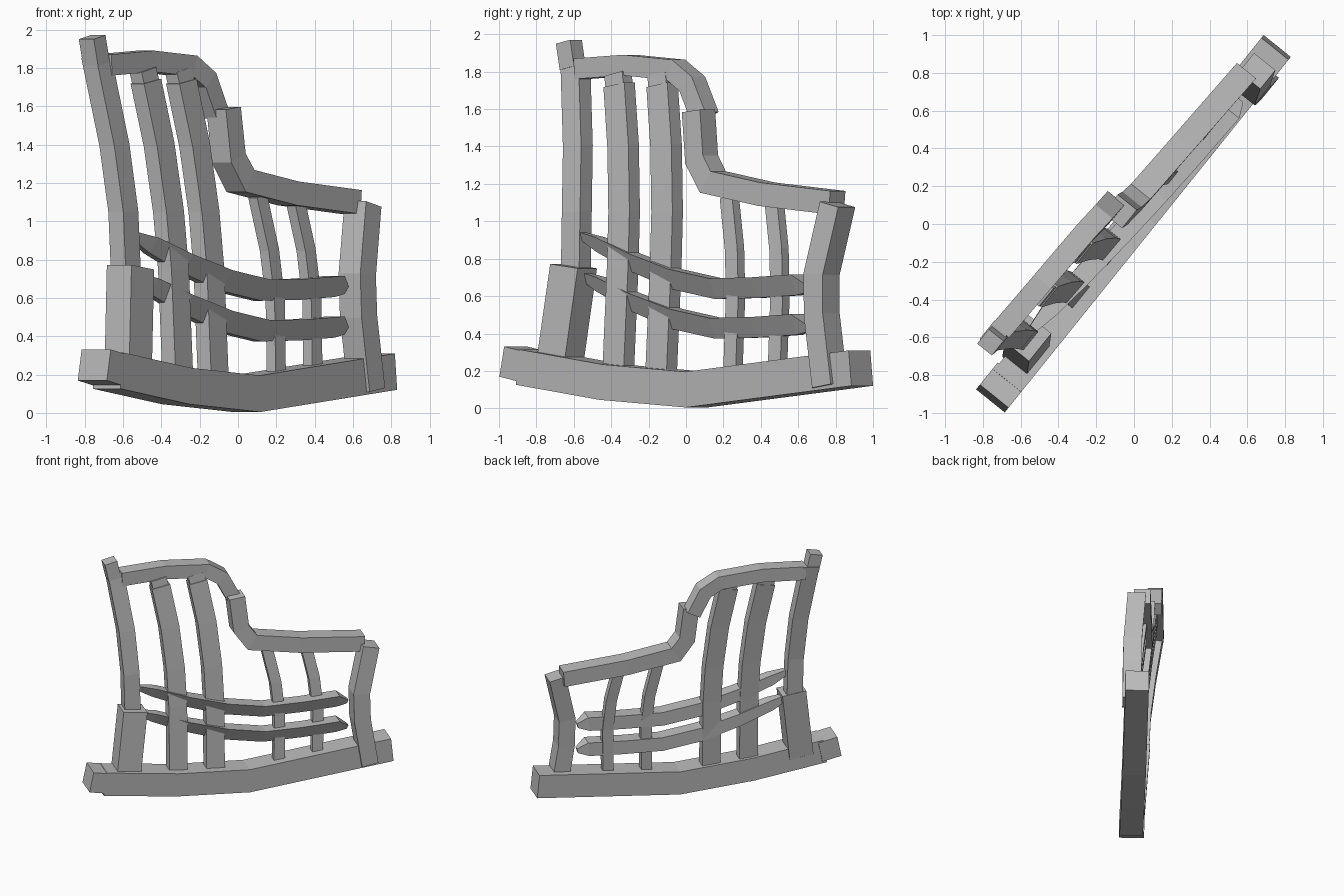
import bpy
from mathutils import Vector

if "Cube" in bpy.data.objects:
    bpy.data.objects.remove(bpy.data.objects["Cube"], do_unlink=True)

grey = bpy.data.materials.new("plain grey")
grey.use_nodes = True
COLOUR = (0.5, 0.5, 0.5, 1)
grey.diffuse_color = COLOUR
grey.node_tree.nodes["Principled BSDF"].inputs["Base Color"].default_value = COLOUR

# The panel runs diagonally: s along its length, t out of its face
ALONG = Vector((0.627, 0.779, 0))
OUT = Vector((0.779, -0.627, 0))
SQUARE = [(-1, -1), (1, -1), (1, 1), (-1, 1)]


def sweep(name, path, height, depth, section=SQUARE, taper=None):
    """Mitred bar along (s, t, z) points; height is in the panel, depth across it."""
    pts = [Vector(p) for p in path]
    n, k = len(pts), len(section)
    verts = []
    for i, p in enumerate(pts):
        dirs = []
        for a, b in ((i - 1, i), (i, i + 1)):
            if a >= 0 and b < n:
                d = pts[b] - pts[a]
                dirs.append(Vector((d.x, 0, d.z)).normalized())
        tangent = sum(dirs, Vector()).normalized()
        side = Vector((-tangent.z, 0, tangent.x)) / max(0.6, tangent.dot(dirs[0]))
        scale = taper[i] if taper else 1
        for u, v in section:
            q = p + side * (u * height * scale / 2) + Vector((0, v * depth * scale / 2, 0))
            verts.append(ALONG * q.x + OUT * q.y + Vector((0, 0, q.z)))
    faces = [tuple(range(k)), tuple(range((n - 1) * k, n * k))]
    for i in range(n - 1):
        for j in range(k):
            m = (j + 1) % k
            faces.append((i * k + j, i * k + m, (i + 1) * k + m, (i + 1) * k + j))
    mesh = bpy.data.meshes.new(name)
    mesh.from_pydata(verts, [], faces)
    mesh.materials.append(grey)
    obj = bpy.data.objects.new(name, mesh)
    bpy.context.collection.objects.link(obj)
    # consistent outward normals
    import bmesh
    bm = bmesh.new()
    bm.from_mesh(mesh)
    bmesh.ops.recalc_face_normals(bm, faces=bm.faces)
    bm.to_mesh(mesh)
    bm.free()
    return obj


# Curved bottom runner and its tilted end block
sweep("runner", [(-1.08, 0, .22), (-.51, 0, .14), (.07, 0, .1), (1.2, 0, .215)], .19, .185)
sweep("runner_end", [(-1.19, -.005, .25), (-1.04, -.005, .22)], .165, .195)

# Tall back post: thick foot, curved shaft, small cap
sweep("back_post_foot", [(-.89, -.02, .2), (-.82, -.06, .76)], .19, .165)
sweep("back_post", [(-.825, -.085, .7), (-.83, -.1, 1.05), (-.855, -.14, 1.4), (-.925, -.205, 1.86)], .125, .1)
sweep("back_post_cap", [(-.935, -.195, 1.82), (-.965, -.2, 1.96)], .1, .1)

# Top rail bending down into the arm
sweep("top_rail", [(-.88, -.195, 1.815), (-.54, -.185, 1.835), (-.21, -.175, 1.81),
                   (-.09, -.165, 1.735), (0, -.16, 1.56)], .11, .115)
sweep("arm", [(.005, -.1, 1.59), (.035, -.09, 1.33), (.12, -.08, 1.21),
              (.5, -.065, 1.145), (1, -.045, 1.1)], .125, .13)

# Front post
sweep("front_post", [(1.02, .04, .12), (.96, .035, .5), (.955, .03, .72), (1.04, 0, 1.09)], .13, .145)

# Wide back slats with caps
for label, s in (("rear", -.48), ("inner", -.185)):
    sweep(label + "_slat", [(s, -.015, .15), (s + .005, -.05, .75), (s - .005, -.075, 1.05),
                            (s - .04, -.11, 1.4), (s - .1, -.15, 1.73)], .145, .09)
    sweep(label + "_slat_cap", [(s - .095, -.148, 1.7), (s - .115, -.158, 1.79)], .125, .08)

# Thin spindles under the arm
for label, s in (("inner", .32), ("front", .625)):
    sweep(label + "_spindle", [(s, 0, .15), (s + .008, -.015, .6),
                               (s - .015, -.035, .85), (s - .075, -.065, 1.13)], .085, .06)

# Two sagging cross rails with undercut faces and pointed ends
UNDERCUT = [(-1, -.9), (-1, .1), (1, 1.1), (1, -.9)]
for label, drop in (("upper", 0), ("lower", .212)):
    path = [(-.77, -.07, .92), (-.65, -.065, .875), (-.4, -.045, .78), (-.1, -.025, .69),
            (.2, -.005, .64), (.5, .01, .645), (.78, .02, .66), (.86, .025, .64)]
    sweep(label + "_cross_rail", [(s, t, z - drop) for s, t, z in path], .11, .115,
          UNDERCUT, [.4, .75, .9, 1, 1, 1, 1, .35])
